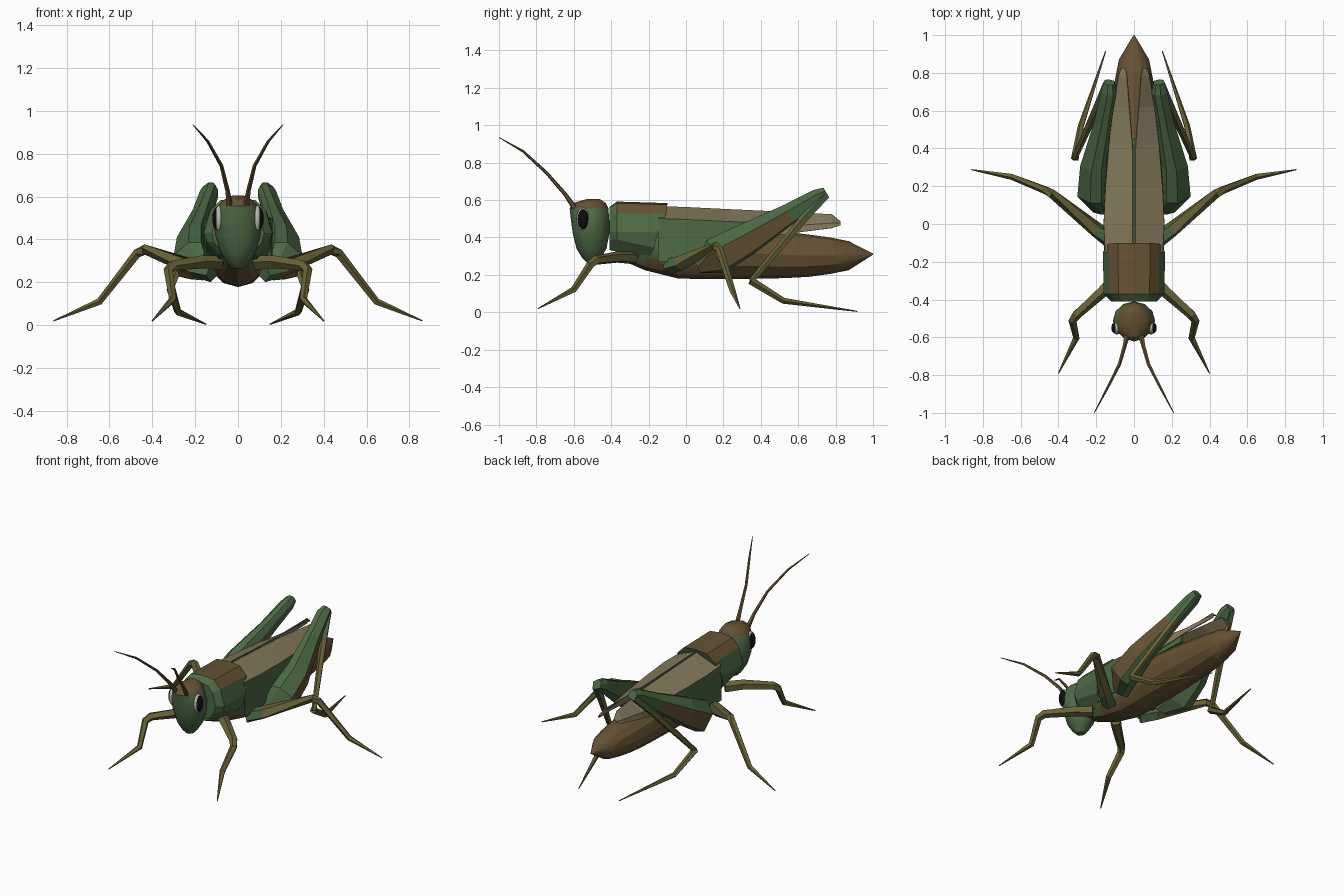
import bpy, bmesh
from math import cos, sin, pi
from mathutils import Vector

if "Cube" in bpy.data.objects:
    bpy.data.objects.remove(bpy.data.objects["Cube"])


def material(name, rgb):
    m = bpy.data.materials.new(name)
    m.diffuse_color = (*rgb, 1)
    m.use_nodes = True
    m.node_tree.nodes["Principled BSDF"].inputs["Base Color"].default_value = m.diffuse_color
    return m


GREEN = material("green", (0.075, 0.145, 0.06))
BROWN = material("brown", (0.135, 0.085, 0.035))
TAN = material("tan", (0.23, 0.19, 0.105))
OLIVE = material("olive", (0.14, 0.125, 0.04))
BLACK = material("black", (0.004, 0.004, 0.005))
PALE = material("pale", (0.5, 0.5, 0.42))


def finish(name, bm, mats, pick=None, mirror=False, smooth=0):
    bmesh.ops.recalc_face_normals(bm, faces=bm.faces)
    for f in bm.faces:
        f.material_index = pick(f.calc_center_median(), f) if pick else 0
    me = bpy.data.meshes.new(name)
    bm.to_mesh(me)
    bm.free()
    ob = bpy.data.objects.new(name, me)
    bpy.context.collection.objects.link(ob)
    for m in mats:
        me.materials.append(m)
    if mirror:
        ob.modifiers.new("mirror", 'MIRROR').use_mirror_merge = False
    if smooth:
        bpy.ops.object.select_all(action='DESELECT')
        ob.select_set(True)
        bpy.context.view_layer.objects.active = ob
        bpy.ops.object.shade_smooth_by_angle(angle=smooth)
    return ob


def loft(name, rings, mats, pick=None, closed=True, **kw):
    bm = bmesh.new()
    rows = [[bm.verts.new(p) for p in r] for r in rings]
    n = len(rows[0])
    for a, b in zip(rows, rows[1:]):
        for i in range(n if closed else n - 1):
            j = (i + 1) % n
            bm.faces.new((a[i], a[j], b[j], b[i]))
    if closed:
        bm.faces.new(rows[0])
        bm.faces.new(rows[-1])
    return finish(name, bm, mats, pick, **kw)


def tube(name, path, radii, mats, pick=None, sides=5):
    pts = [Vector(p) for p in path]
    rings = []
    for i, p in enumerate(pts):
        d0 = (p - pts[max(i - 1, 0)]).normalized()
        d1 = (pts[min(i + 1, len(pts) - 1)] - p).normalized()
        d = (d0 + d1).normalized()
        u = d.cross(Vector((1, 0.3, 0.2))).normalized()
        v = d.cross(u)
        rings.append([p + radii[i] * (u * cos(2 * pi * k / sides) + v * sin(2 * pi * k / sides))
                      for k in range(sides)])
    return loft(name, rings, mats, pick, mirror=True)


# Abdomen and underside: y, bottom, top, half width
body = [(-.37, .29, .50, .09), (-.22, .225, .52, .12), (-.04, .18, .50, .135),
        (.12, .178, .47, .14), (.28, .178, .455, .137), (.42, .18, .445, .132),
        (.54, .183, .43, .125), (.66, .19, .415, .115), (.77, .205, .40, .10),
        (.87, .225, .38, .08), (1.0, .308, .314, .003)]
loft("abdomen", [[(w * cos(2 * pi * k / 12), y, (b + t) / 2 + (t - b) / 2 * sin(2 * pi * k / 12))
                  for k in range(12)] for y, b, t, w in body],
     [BROWN, GREEN], lambda c, f: int(c.y < .1 and c.z > .27), smooth=.5)

# Head: z, front y, back y, half width
head = [(.265, -.53, -.48, .025), (.29, -.555, -.455, .05), (.34, -.585, -.425, .082),
        (.42, -.605, -.41, .107), (.49, -.615, -.41, .112), (.555, -.622, -.415, .092),
        (.585, -.60, -.43, .065), (.605, -.53, -.46, .025)]
loft("head", [[(w * cos(2 * pi * k / 12), (a + b) / 2 + (b - a) / 2 * sin(2 * pi * k / 12), z)
               for k in range(12)] for z, a, b, w in head],
     [GREEN, BROWN], lambda c, f: int(c.z > .555), smooth=.6)

# Eyes with pale rims
for name, x, size, mat in (("eye", .095, (.026, .031, .055), BLACK),
                           ("eye_rim", .09, (.02, .036, .061), PALE)):
    bm = bmesh.new()
    bmesh.ops.create_uvsphere(bm, u_segments=14, v_segments=8, radius=1)
    bmesh.ops.scale(bm, vec=size, verts=bm.verts)
    bmesh.ops.translate(bm, vec=(x, -.55, .498), verts=bm.verts)
    finish(name, bm, [mat], mirror=True, smooth=.8)

# Saddle-shaped shield behind the head
half = [(0, .592), (.085, .583), (.135, .532), (.165, .43), (.15, .34), (.09, .275)]
back_y = [-.10, -.10, -.105, -.15, -.17, -.20]


def shield_ring(ys, sx, sz, lift):
    r = [(x * sx, y, .43 + (z - .43) * sz + (lift if z < .4 else 0)) for (x, z), y in zip(half, ys)]
    return r + [(-x, y, z) for x, y, z in reversed(r[1:])]


loft("shield", [shield_ring([-.41] * 6, .74, .82, .03), shield_ring([-.37] * 6, .97, 1, .05),
                shield_ring(back_y, 1, .95, 0)],
     [GREEN, BROWN], lambda c, f: int(c.z > .53 and c.y > -.37))

# Folded wings: y, inner x, ridge z, fold x, fold z, lower x, lower z
wing = [(-.15, .006, .565, .15, .50, .155, .27), (.0, .006, .56, .158, .495, .158, .27),
        (.2, .006, .55, .148, .485, .152, .33), (.42, .008, .54, .13, .475, .135, .40),
        (.62, .024, .53, .105, .465, .112, .43), (.78, .036, .522, .08, .475, .084, .45),
        (.825, .045, .485, .066, .475, .068, .465)]
ob = loft("wing", [[(a, y, b), (c, y, d), (e, y, f)] for y, a, b, c, d, e, f in wing],
          [TAN, GREEN], lambda c, f: int(abs(f.normal.x) > .8 and c.y < .5),
          closed=False, mirror=True)
sol = ob.modifiers.new("thickness", 'SOLIDIFY')
sol.thickness = .006
sol.offset = 0

# Green keel between the wings
loft("wing_keel", [[(-.007, y, z), (.007, y, z), (.007, y, z - .05), (-.007, y, z - .05)]
                   for y, z in ((-.12, .558), (.45, .53))], [GREEN])

# Hind thighs: y, z, centre x, half width, half depth across the axis
thigh = [(.065, .235, .165, .05, .03), (.16, .30, .22, .08, .10), (.32, .388, .215, .07, .088),
         (.55, .525, .165, .046, .056), (.70, .617, .135, .042, .042), (.75, .64, .133, .03, .03)]
section = [(-.6, 1), (.15, 1), (1, .3), (.7, -.85), (0, -1), (-1, -.5), (-1, .4)]
loft("hind_thigh", [[(x + w * u, y - .5 * h * v, z + .86 * h * v) for u, v in section]
                    for y, z, x, w, h in thigh],
     [GREEN, BROWN], lambda c, f: int(f.normal.x > .5 and f.normal.z < .1 and c.y < .6), mirror=True)

# Hind shins and feet
tube("hind_shin", [(.14, .745, .625), (.19, .63, .50), (.315, .35, .165)],
     [.026, .024, .016], [GREEN, OLIVE], lambda c, f: int(c.z < .5))
tube("hind_foot", [(.312, .345, .17), (.28, .52, .062), (.15, .915, .005)],
     [.022, .017, .003], [OLIVE])

# Middle legs
tube("middle_leg", [(.12, -.09, .245), (.20, -.03, .265), (.435, .16, .352), (.47, .18, .335),
                    (.645, .25, .11), (.86, .288, .02)],
     [.045, .042, .025, .022, .017, .003], [GREEN, OLIVE], lambda c, f: int(c.x > .25))

# Front legs
tube("front_leg", [(.09, -.28, .29), (.17, -.36, .295), (.305, -.48, .278), (.325, -.51, .255),
                   (.305, -.60, .12), (.40, -.79, .02)],
     [.035, .032, .026, .023, .018, .003], [OLIVE])

# Antennae
tube("antenna", [(.038, -.59, .55), (.05, -.645, .63), (.078, -.745, .745), (.142, -.87, .86),
                 (.21, -1.0, .935)],
     [.016, .011, .009, .007, .002], [BROWN])
